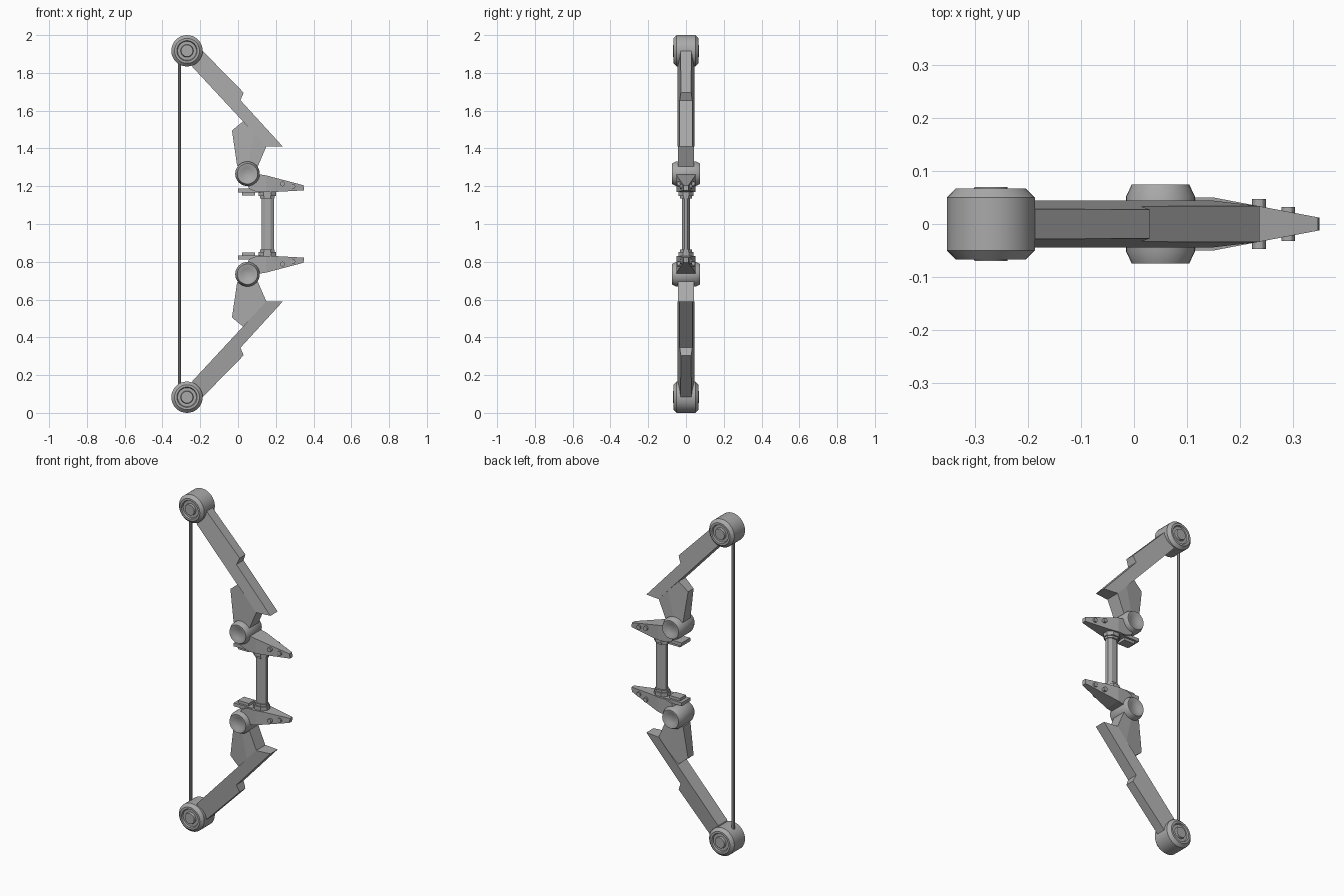
import bpy, bmesh, math
from mathutils import Matrix, Vector

cube = bpy.data.objects.get("Cube")
if cube:
    bpy.data.objects.remove(cube, do_unlink=True)

grey = bpy.data.materials.new("plain grey")
grey.use_nodes = True
COLOR = (0.4, 0.4, 0.4, 1)
grey.diffuse_color = COLOR
grey.node_tree.nodes["Principled BSDF"].inputs["Base Color"].default_value = COLOR


def finish(name, bm, flip=False, smooth=False):
    """Turn a bmesh into an object, optionally reflected about z = 1."""
    if flip:
        for v in bm.verts:
            v.co.z = 2 - v.co.z
    bmesh.ops.recalc_face_normals(bm, faces=bm.faces)
    mesh = bpy.data.meshes.new(name)
    bm.to_mesh(mesh)
    bm.free()
    mesh.materials.append(grey)
    obj = bpy.data.objects.new(name, mesh)
    bpy.context.collection.objects.link(obj)
    if smooth:
        bpy.ops.object.select_all(action="DESELECT")
        obj.select_set(True)
        bpy.context.view_layer.objects.active = obj
        bpy.ops.object.shade_smooth_by_angle(angle=math.radians(30))
    return obj


def prism(name, outline, half_width, flip):
    """Side outline in x, z; half_width(x, z) gives the thickness."""
    bm = bmesh.new()
    sides = [[bm.verts.new((x, s * half_width(x, z), z)) for x, z in outline]
             for s in (-1, 1)]
    for ring in sides:
        bm.faces.new(ring)
    front, back = sides
    for i in range(len(outline)):
        j = (i + 1) % len(outline)
        bm.faces.new((front[i], front[j], back[j], back[i]))
    return finish(name, bm, flip)


def box(name, x0, x1, half_y, z0, z1, flip):
    return prism(name, [(x0, z0), (x1, z0), (x1, z1), (x0, z1)],
                 lambda x, z: half_y, flip)


def wheel(name, x, z, profile, flip, segments=32):
    """Lathe a (radius, y) half profile, mirrored in y, about the y axis."""
    bm = bmesh.new()
    points = profile + [(r, -y) for r, y in reversed(profile)]
    verts = [bm.verts.new((r, y, 0)) for r, y in points]
    edges = [bm.edges.new(pair) for pair in zip(verts, verts[1:])]
    bmesh.ops.spin(bm, geom=verts + edges, cent=(0, 0, 0), axis=(0, 1, 0),
                   angle=math.tau, steps=segments)
    bmesh.ops.remove_doubles(bm, verts=bm.verts, dist=0.0002)
    bmesh.ops.translate(bm, verts=bm.verts, vec=(x, 0, z))
    return finish(name, bm, flip, True)


def rod(name, x, radius, z0, z1, sides, y_scale=1, flip=False, smooth=False):
    bm = bmesh.new()
    bmesh.ops.create_cone(bm, cap_ends=True, segments=sides, radius1=radius,
                          radius2=radius, depth=z1 - z0)
    turn = Matrix.Rotation(math.pi / sides, 4, "Z")
    place = Matrix.Translation((x, 0, (z0 + z1) / 2)) @ Matrix.Diagonal((1, y_scale, 1, 1))
    bm.transform(place @ turn)
    return finish(name, bm, flip, smooth)


# Limb thins evenly from the string side to the outer edge
inner_corner = Vector((0.15, 1.41))
outward = Vector((0.733, 0.68))


def limb_width(x, z):
    return 0.044 - 0.16 * (Vector((x, z)) - inner_corner).dot(outward)


# Brace is flat on the outer side and bevelled towards the string side
def brace_width(x, z):
    ridge = 0.055 + (z - 1.33) * 0.22
    return 0.042 - 0.13 * max(0, ridge - x)


def prong_width(x, z):
    return 0.05 - 0.19 * (x - 0.15)


pulley = [(0, 0.07), (0.031, 0.07), (0.034, 0.058), (0.05, 0.058),
          (0.054, 0.067), (0.066, 0.067), (0.083, 0.05)]
joint = [(0, 0.062), (0.03, 0.065), (0.048, 0.075), (0.054, 0.075), (0.065, 0.052)]

for side, flip in (("upper", False), ("lower", True)):
    # Tip pulley and limb
    wheel(side + "_pulley", -0.27, 1.917, pulley, flip)
    prism(side + "_limb", [(-0.25, 1.9), (-0.22, 1.95), (0.03, 1.695), (0.013, 1.655),
                           (0.237, 1.41), (0.15, 1.41), (-0.24, 1.83)], limb_width, flip)

    # Brace in two facets meeting at a ridge
    prism(side + "_brace_outer", [(0.09, 1.49), (0.15, 1.41), (0.105, 1.305),
                                  (0.05, 1.268), (0.055, 1.33)],
          lambda x, z: 0.042, flip)
    prism(side + "_brace_inner", [(0.09, 1.49), (0.035, 1.55), (-0.032, 1.495),
                                  (-0.005, 1.31), (0.04, 1.268), (0.055, 1.33)],
          brace_width, flip)

    # Pivot joint with dished caps
    wheel(side + "_joint", 0.05, 1.266, joint, flip)

    # Bracket, pointed prong and stepped lugs
    prism(side + "_bracket", [(0.03, 1.24), (0.1, 1.265), (0.15, 1.257), (0.15, 1.17),
                              (0.1, 1.17), (0.06, 1.185)], lambda x, z: 0.05, flip)
    prism(side + "_prong", [(0.15, 1.257), (0.347, 1.205), (0.35, 1.178), (0.2, 1.17),
                            (0.15, 1.17)], prong_width, flip)
    box(side + "_lug", 0, 0.12, 0.04, 1.168, 1.188, flip)
    box(side + "_lug_step", 0.02, 0.09, 0.028, 1.152, 1.17, flip)

    # Pins through the prong
    for name, x, z, half_y in (("inner", 0.236, 1.212, 0.047), ("outer", 0.291, 1.199, 0.032)):
        wheel(f"{side}_{name}_pin", x, z, [(0, half_y), (0.013, half_y)], flip, 12)

    # Collars holding the grip
    rod(side + "_collar", 0.155, 0.049, 1.148, 1.178, 8, 0.85, flip)
    rod(side + "_collar_step", 0.155, 0.042, 1.135, 1.15, 8, 0.8, flip)

# Grip and string
rod("grip", 0.157, 0.036, 0.84, 1.16, 8, 0.66)
rod("string", -0.31, 0.009, 0.09, 1.91, 8, smooth=True)
